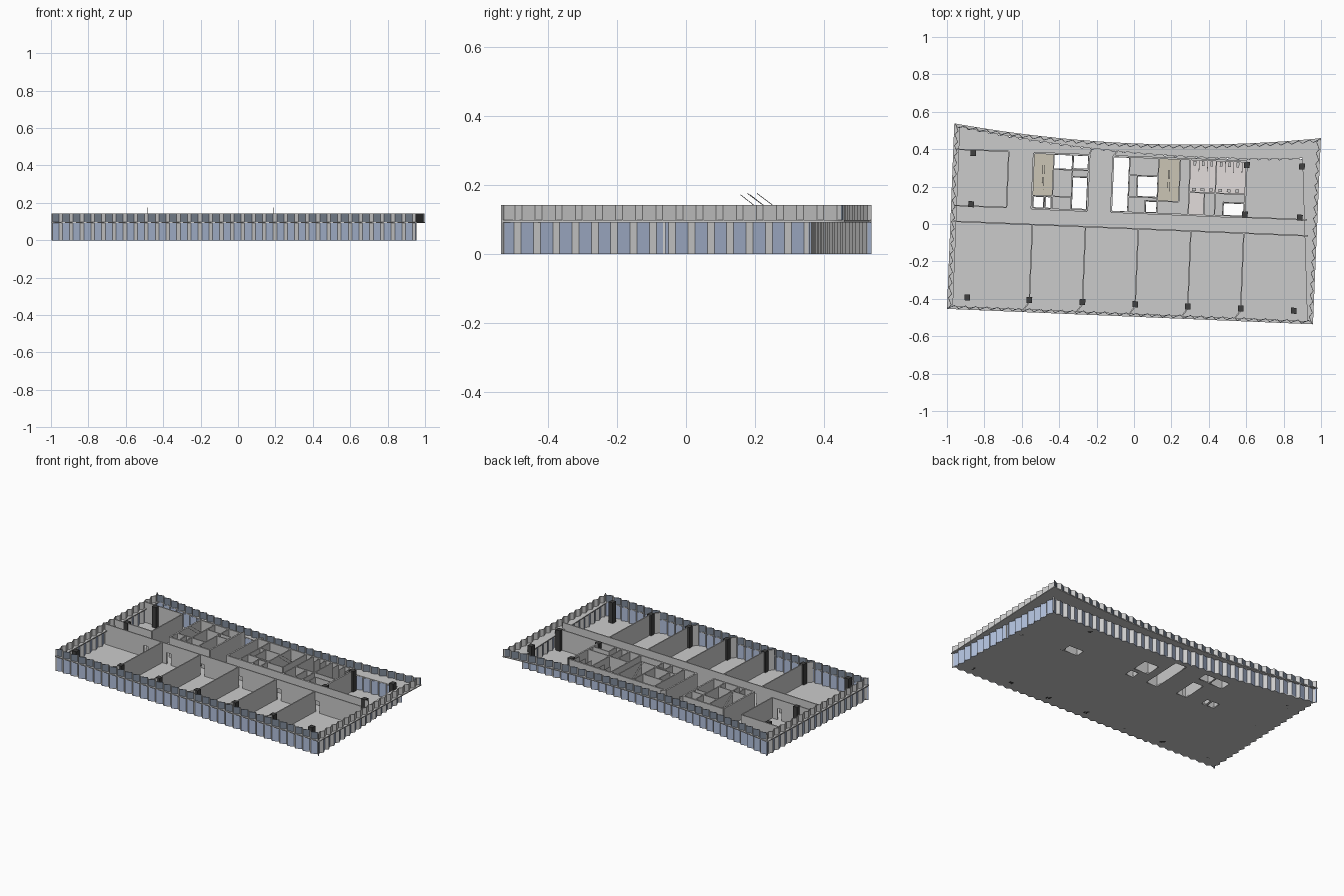
import bpy, bmesh, math
from mathutils import Vector

if "Cube" in bpy.data.objects:
    bpy.data.objects.remove(bpy.data.objects["Cube"])

TILT = 0.041          # the plan is turned slightly clockwise
ANG = -math.atan(TILT)
TOP = 0.138           # interior wall height


def R(u, v):
    """Plan coordinates to world."""
    return Vector((u + TILT * v, v - TILT * u))


def mat(name, col):
    m = bpy.data.materials.new(name)
    m.diffuse_color = (*col, 1)
    m.use_nodes = True
    m.node_tree.nodes["Principled BSDF"].inputs["Base Color"].default_value = m.diffuse_color
    return m


GLASS = mat("blue_glass", (0.42, 0.50, 0.68))
SLATE = mat("slate_glass", (0.20, 0.24, 0.30))
GREY = mat("grey_panel", (0.60, 0.60, 0.60))
TAN = mat("tan_floor", (0.60, 0.56, 0.46))
PINK = mat("tile_floor", (0.76, 0.72, 0.71))
DARK = mat("dark_column", (0.05, 0.05, 0.05))


def add_mesh(name, bm, mats=()):
    me = bpy.data.meshes.new(name)
    bm.to_mesh(me)
    bm.free()
    ob = bpy.data.objects.new(name, me)
    bpy.context.collection.objects.link(ob)
    for m in mats:
        me.materials.append(m)
    return ob


def add_box(bm, p, q, t, z0, z1):
    """Upright slab of thickness t running from p to q in world plan."""
    d = q - p
    n = Vector((-d.y, d.x)).normalized() * t / 2
    base = [p - n, q - n, q + n, p + n]
    lo = [bm.verts.new((*c, z0)) for c in base]
    hi = [bm.verts.new((*c, z1)) for c in base]
    bm.faces.new(lo[::-1])
    bm.faces.new(hi)
    for i in range(4):
        j = (i + 1) % 4
        bm.faces.new((lo[i], lo[j], hi[j], hi[i]))


def block(bm, u0, u1, v0, v1, z0, z1):
    vm = (v0 + v1) / 2
    add_box(bm, R(u0, vm), R(u1, vm), v1 - v0, z0, z1)


def wall(bm, a, b, doors=(), t=0.007):
    """Partition from a to b, with door openings at the given fractions."""
    p, q = R(*a), R(*b)
    w = 0.016 / (q - p).length
    s = 0.0
    for d in doors:
        add_box(bm, p.lerp(q, s), p.lerp(q, d - w), t, 0, TOP)
        add_box(bm, p.lerp(q, d - w), p.lerp(q, d + w), t, 0.08, TOP)
        s = d + w
    add_box(bm, p.lerp(q, s), q, t, 0, TOP)


def plate(name, loops, z0, z1, m=None):
    """Flat plate: first loop is the outline, the others are holes."""
    cu = bpy.data.curves.new(name, "CURVE")
    cu.dimensions, cu.fill_mode, cu.extrude = "2D", "BOTH", (z1 - z0) / 2
    for pts in loops:
        sp = cu.splines.new("POLY")
        sp.points.add(len(pts) - 1)
        for k, p in enumerate(pts):
            sp.points[k].co = (p[0], p[1], 0, 1)
        sp.use_cyclic_u = True
    ob = bpy.data.objects.new(name, cu)
    ob.location.z = (z0 + z1) / 2
    bpy.context.collection.objects.link(ob)
    bpy.ops.object.select_all(action="DESELECT")
    ob.select_set(True)
    bpy.context.view_layer.objects.active = ob
    bpy.ops.object.convert(target="MESH")
    if m:
        bpy.context.object.data.materials.append(m)


def side(a, b, n, sag=0.0):
    """n+1 points from a to b, bowed to the left by sag."""
    a, b = Vector(a), Vector(b)
    d = (b - a).normalized()
    left = Vector((-d.y, d.x))
    return [a.lerp(b, i / n) + left * sag * 4 * (i / n) * (1 - i / n) for i in range(n + 1)]


def sawtooth(pts, depth=0.016):
    out = []
    for p, q in zip(pts, pts[1:]):
        d = (q - p).normalized()
        out += [p, p.lerp(q, 0.65) + Vector((-d.y, d.x)) * depth]
    return out + [pts[-1]]


def facade(name, pts, z0, z1, long_mat):
    saw = sawtooth(pts)
    bm = bmesh.new()
    lo = [bm.verts.new((*p, z0)) for p in saw]
    hi = [bm.verts.new((*p, z1)) for p in saw]
    for i in range(len(saw) - 1):
        f = bm.faces.new((lo[i], lo[i + 1], hi[i + 1], hi[i]))
        f.material_index = i % 2
    ob = add_mesh(name, bm, (long_mat, GREY))
    md = ob.modifiers.new("thickness", "SOLIDIFY")
    md.thickness, md.offset = 0.004, -1


# sawtooth facades: glazed lower storey and projecting upper band
SW, SE, NW = (-0.996, -0.452), (0.953, -0.534), (-0.957, 0.536)
NE_LOW, NE_UP = (0.926, 0.362), (0.995, 0.457)
names = ("front", "right", "back", "left")
lower = [side(SW, SE, 34), side(SE, NE_LOW, 16), side(NE_LOW, NW, 34, 0.055), side(NW, SW, 17)]
upper = [side(SW, SE, 34), side(SE, NE_UP, 17), side(NE_UP, NW, 34, 0.068), side(NW, SW, 17)]
for k, nm in enumerate(names):
    facade("lower_facade_" + nm, lower[k], 0, 0.094, GLASS)
    facade("upper_facade_" + nm, upper[k], 0.096, 0.142, GREY if k % 2 else SLATE)

# ledge between the two storeys
outer = [p * 1.004 for s in upper for p in s[:-1]]
inner = [p * 0.972 for s in lower for p in s[:-1]]
plate("ledge", [outer, inner], 0.092, 0.098)

# floor slab with shaft openings
shafts = [(-0.44, -0.345, 0.28, 0.352), (-0.335, -0.26, 0.07, 0.235),
          (-0.54, -0.49, 0.068, 0.124), (-0.475, -0.45, 0.068, 0.124),
          (-0.335, -0.26, 0.285, 0.352), (-0.12, -0.04, 0.066, 0.352),
          (0.012, 0.115, 0.15, 0.255), (0.06, 0.115, 0.068, 0.122),
          (0.475, 0.58, 0.068, 0.13)]
holes = [[R(a, c), R(b, c), R(b, d), R(a, d)] for a, b, c, d in shafts]
foot = [p for s in lower for p in sawtooth(s)[:-1]]
plate("floor_slab", [foot] + holes, 0, 0.006)


def rect(a, b, c, d):
    return [[R(a, c), R(b, c), R(b, d), R(a, d)]]


plate("stair_floor_left", rect(-0.545, -0.445, 0.132, 0.355), 0.006, 0.009, TAN)
plate("stair_floor_right", rect(0.122, 0.23, 0.132, 0.355), 0.006, 0.009, TAN)
plate("washroom_floor", rect(0.29, 0.585, 0.185, 0.352), 0.006, 0.009, PINK)
plate("washroom_entry_floor", rect(0.29, 0.365, 0.065, 0.18), 0.006, 0.009, PINK)

# corridor walls and left room
bm = bmesh.new()
wall(bm, (-0.965, -0.025), (0.932, -0.025), (0.16, 0.25, 0.38, 0.53, 0.68, 0.83))
wall(bm, (-0.965, 0.06), (-0.684, 0.06), (0.8,))
wall(bm, (0.588, 0.06), (0.922, 0.06), (0.2,))
wall(bm, (-0.684, 0.06), (-0.684, 0.36))
wall(bm, (-0.684, 0.36), (-0.965, 0.36))
add_mesh("corridor_walls", bm)

# front office partitions with a kink at the column
bays = (-0.542, -0.258, 0.024, 0.305, 0.588)
bm = bmesh.new()
for u in bays:
    wall(bm, (u, -0.028), (u, -0.44))
    wall(bm, (u, -0.44), (u - 0.03, -0.482))
add_mesh("office_partitions", bm)

# service cores: outer walls
bm = bmesh.new()
for u0, u1, doors in ((-0.55, -0.253, (0.3, 0.75)), (-0.125, 0.588, (0.2, 0.42, 0.7))):
    wall(bm, (u0, 0.06), (u1, 0.06), doors, 0.01)
    wall(bm, (u0, 0.358), (u1, 0.358), (), 0.01)
    wall(bm, (u0, 0.06), (u0, 0.358), (), 0.01)
    wall(bm, (u1, 0.06), (u1, 0.358), (), 0.01)
wall(bm, (-0.253, 0.358), (-0.245, 0.385))
wall(bm, (-0.125, 0.358), (-0.105, 0.385))
add_mesh("core_outer_walls", bm)

# service cores: inner walls
bm = bmesh.new()
for u, v0, v1 in ((-0.442, 0.06, 0.358), (-0.34, 0.06, 0.358), (-0.483, 0.06, 0.13),
                  (-0.036, 0.06, 0.358), (0.008, 0.145, 0.26), (0.119, 0.06, 0.358),
                  (0.055, 0.06, 0.13), (0.234, 0.13, 0.358), (0.287, 0.06, 0.358),
                  (0.37, 0.06, 0.18), (0.427, 0.06, 0.358), (0.47, 0.06, 0.135)):
    wall(bm, (u, v0), (u, v1))
for v, u0, u1 in ((0.13, -0.55, -0.442), (0.275, -0.442, -0.253), (0.24, -0.34, -0.253),
                  (0.13, -0.442, -0.34), (0.26, -0.036, 0.119), (0.145, -0.036, 0.119),
                  (0.128, 0.055, 0.234), (0.182, 0.287, 0.588), (0.135, 0.47, 0.588)):
    wall(bm, (u0, v), (u1, v))
add_mesh("core_inner_walls", bm)

# washroom cubicles and fixtures
bm, fx = bmesh.new(), bmesh.new()
for s, u0 in ((0, 0.29), (1, 0.43)):
    for i in range(3):
        u = u0 + 0.045 * (i + 1)
        if i < 2 + s:
            wall(bm, (u, 0.295), (u, 0.353), (), 0.003)
        block(fx, u - 0.03, u - 0.016, 0.325, 0.35, 0.009, 0.03)
        block(fx, u - 0.032, u - 0.012, 0.19, 0.206, 0.03, 0.04)
add_mesh("cubicle_partitions", bm)
add_mesh("washroom_fixtures", fx)

# columns
spots = [(u, -0.428) for u in (-0.874, *bays, 0.872)]
spots += [(u, v) for u in (-0.874, 0.884) for v in (0.07, 0.344)]
spots += [(0.59, 0.075), (0.59, 0.34)]
bm = bmesh.new()
for u, v in spots:
    block(bm, u - 0.015, u + 0.015, v - 0.016, v + 0.016, 0, 0.14)
add_mesh("columns", bm, (DARK,))

# stair handrails: sloping thin rods over the two stairwells
for k, u in enumerate((-0.495, 0.176)):
    cu = bpy.data.curves.new("stair_rail", "CURVE")
    cu.dimensions, cu.bevel_depth, cu.bevel_resolution = "3D", 0.001, 0
    for off, pts in ((-0.004, ((0.2, 0.04), (0.3, 0.11))), (0.004, ((0.3, 0.09), (0.185, 0.176))),
                     (0.004, ((0.27, 0.09), (0.165, 0.172)))):
        sp = cu.splines.new("POLY")
        sp.points.add(1)
        for j, (v, z) in enumerate(pts):
            sp.points[j].co = (*R(u + off, v), z, 1)
    ob = bpy.data.objects.new("stair_rail_" + ("left", "right")[k], cu)
    bpy.context.collection.objects.link(ob)
